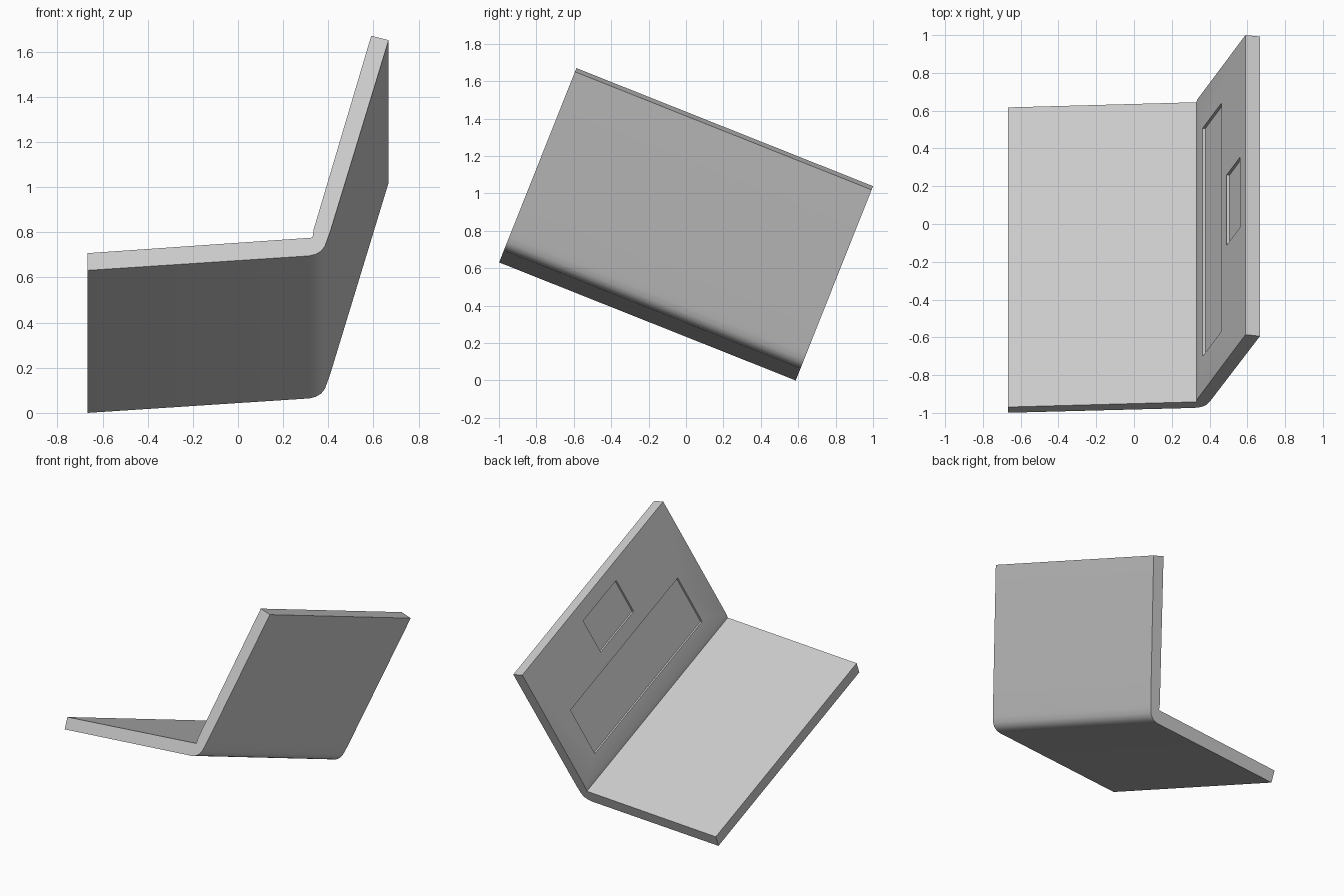
import bpy, bmesh, math
from mathutils import Matrix, Vector

if "Cube" in bpy.data.objects:
    bpy.data.objects.remove(bpy.data.objects["Cube"])

TILT = math.radians(21.7)          # whole device leans along its hinge axis
U0, U1 = -1.163, 0.544             # extent along the hinge axis


def prism(name, profile, u0, u1):
    """Extrude an (x, w) profile along the hinge axis, then tilt it."""
    bm = bmesh.new()
    face = bm.faces.new([bm.verts.new((x, u0, w)) for x, w in profile])
    ext = bmesh.ops.extrude_face_region(bm, geom=[face])
    moved = [v for v in ext["geom"] if isinstance(v, bmesh.types.BMVert)]
    bmesh.ops.translate(bm, verts=moved, vec=(0, u1 - u0, 0))
    bmesh.ops.recalc_face_normals(bm, faces=bm.faces)
    bmesh.ops.transform(bm, matrix=Matrix.Rotation(-TILT, 4, 'X'), verts=bm.verts)
    mesh = bpy.data.meshes.new(name)
    bm.to_mesh(mesh)
    bm.free()
    obj = bpy.data.objects.new(name, mesh)
    bpy.context.collection.objects.link(obj)
    return obj


# Folded shell: flat screen half, rounded hinge, steep keyboard half
shell = prism("laptop_shell", [
    (-0.667, 0.220), (0.315, 0.289), (0.345, 0.297), (0.368, 0.312),
    (0.385, 0.335), (0.397, 0.370), (0.410, 0.410), (0.667, 1.317),
    (0.590, 1.338), (0.335, 0.415), (0.330, 0.376), (-0.667, 0.302)], U0, U1)

# Inner face of the keyboard half, used to place the recesses
start, end = Vector((0.335, 0.415)), Vector((0.590, 1.338))
along = end - start
normal = Vector((-along.y, along.x)).normalized()


def recess(name, t0, t1, u0, u1, depth=0.015):
    a, b = start + along * t0, start + along * t1
    cutter = prism(name, [a - normal * depth, b - normal * depth,
                          b + normal * 0.03, a + normal * 0.03], u0, u1)
    cutter.hide_render = True
    mod = shell.modifiers.new(name, 'BOOLEAN')
    mod.operation = 'DIFFERENCE'
    mod.solver = 'EXACT'
    mod.object = cutter
    bpy.context.view_layer.objects.active = shell
    bpy.ops.object.modifier_apply(modifier=name)
    bpy.data.objects.remove(cutter)


# Keyboard well and trackpad
recess("keyboard_well", 0.11, 0.50, -0.96, 0.34)
recess("trackpad", 0.61, 0.89, -0.51, -0.11)

# Rest on the ground and smooth the hinge curve
low = min(v.co.z for v in shell.data.vertices)
shell.data.transform(Matrix.Translation((0, 0, -low)))
bpy.ops.object.select_all(action='DESELECT')
shell.select_set(True)
bpy.context.view_layer.objects.active = shell
bpy.ops.object.shade_smooth_by_angle(angle=math.radians(35))
